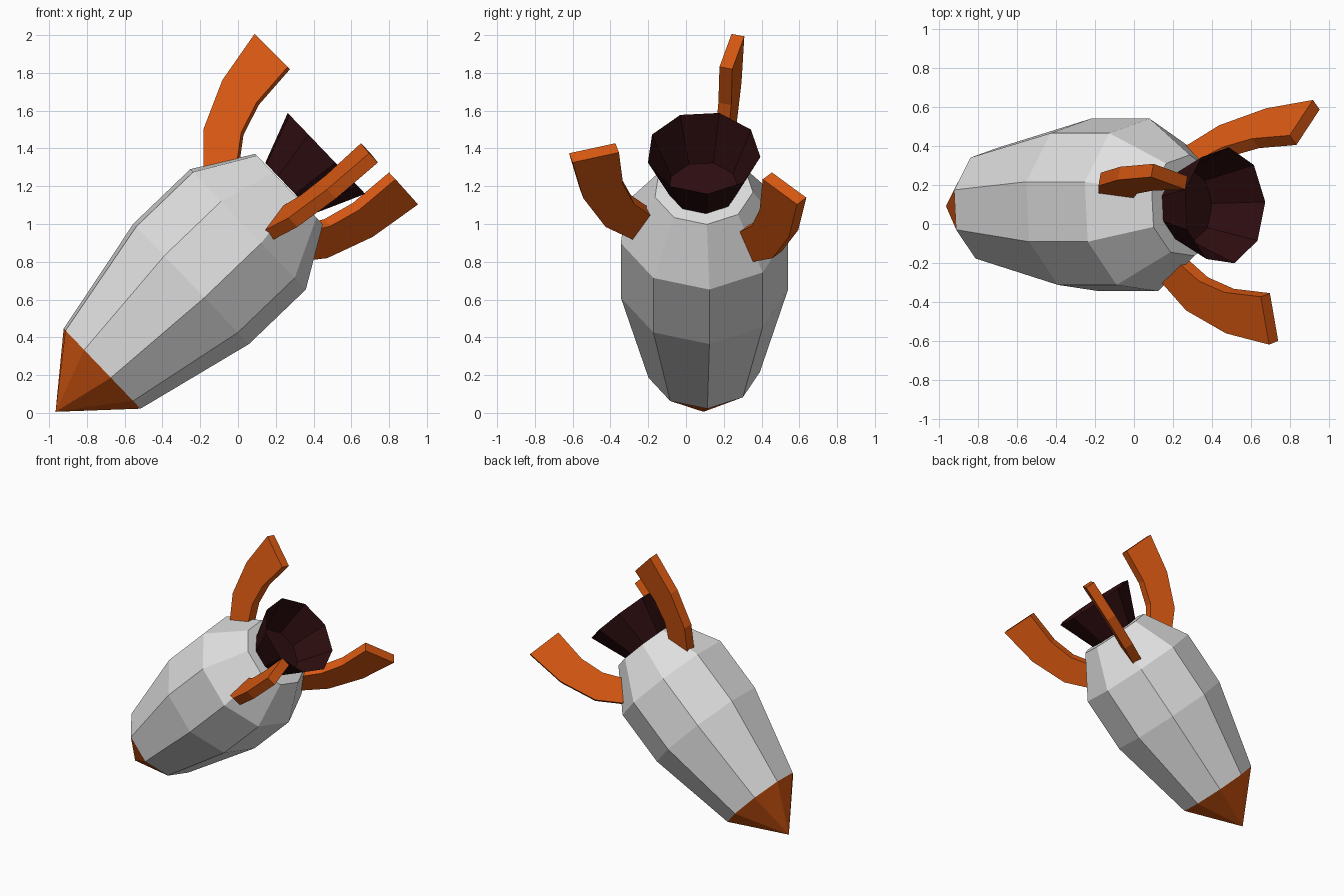
import bpy, bmesh, math
from mathutils import Matrix, Vector

if "Cube" in bpy.data.objects:
    bpy.data.objects.remove(bpy.data.objects["Cube"])

SIDES = 9
TURN = math.radians(4)
# Local z runs along the rocket from nose to tail, z = 0 at the tail rim
PLACE = (Matrix.Translation((0.267, 0.0925, 1.188))
         @ Matrix.Rotation(math.radians(46.2), 4, 'Y'))


def material(name, rgb):
    m = bpy.data.materials.new(name)
    m.diffuse_color = (*rgb, 1)
    m.use_nodes = True
    m.node_tree.nodes["Principled BSDF"].inputs["Base Color"].default_value = m.diffuse_color
    return m


grey = material("light_grey", (0.74, 0.74, 0.74))
orange = material("orange", (0.70, 0.10, 0.006))
dark = material("dark_maroon", (0.027, 0.004, 0.005))


def finish(bm, name, mat):
    bmesh.ops.recalc_face_normals(bm, faces=bm.faces)
    bm.transform(PLACE)
    mesh = bpy.data.meshes.new(name)
    bm.to_mesh(mesh)
    bm.free()
    mesh.materials.append(mat)
    ob = bpy.data.objects.new(name, mesh)
    bpy.context.collection.objects.link(ob)
    return ob


def lathe(name, profile, mat, cap_start=False, cap_end=False):
    """Nine-sided turned shape from (z, radius) points; radius 0 is a tip."""
    bm = bmesh.new()
    rings = []
    for z, r in profile:
        n = 1 if r == 0 else SIDES
        rings.append([bm.verts.new((r * math.cos(TURN + math.tau * k / SIDES),
                                    r * math.sin(TURN + math.tau * k / SIDES), z))
                      for k in range(n)])
    for a, b in zip(rings, rings[1:]):
        for k in range(SIDES):
            j = (k + 1) % SIDES
            if len(a) == 1:
                bm.faces.new((a[0], b[j], b[k]))
            else:
                bm.faces.new((a[k], a[j], b[j], b[k]))
    if cap_start:
        bm.faces.new(rings[0])
    if cap_end:
        bm.faces.new(rings[-1])
    return finish(bm, name, mat)


# Hull, nose cone and open flared nozzle
lathe("hull", [(-1.372, 0.30), (-0.721, 0.451), (-0.304, 0.451), (0, 0.264)],
      grey, cap_end=True)
lathe("nose_cone", [(-1.708, 0), (-1.372, 0.30)], orange)
lathe("nozzle", [(0.005, 0.19), (0.274, 0.303)], dark, cap_start=True)

# Curved fin outline as (z, radius) pairs, outer edge against inner edge
OUTER = [(-0.28, 0.36), (-0.107, 0.547), (0.145, 0.669), (0.437, 0.729)]
INNER = [(-0.15, 0.25), (0.024, 0.390), (0.192, 0.451), (0.443, 0.474)]
HALF = 0.035


def fin(name, degrees):
    bm = bmesh.new()
    spin = Matrix.Rotation(math.radians(degrees), 4, 'Z')
    sections = []
    for (zo, ro), (zi, ri) in zip(OUTER, INNER):
        corners = [(ro, -HALF, zo), (ro, HALF, zo), (ri, HALF, zi), (ri, -HALF, zi)]
        sections.append([bm.verts.new(spin @ Vector(c)) for c in corners])
    for a, b in zip(sections, sections[1:]):
        for k in range(4):
            j = (k + 1) % 4
            bm.faces.new((a[k], a[j], b[j], b[k]))
    bm.faces.new(sections[0])
    bm.faces.new(sections[-1])
    return finish(bm, name, orange)


for label, angle in (("top", 165.5), ("back", 45.5), ("front", -74.5)):
    fin(label + "_fin", angle)
